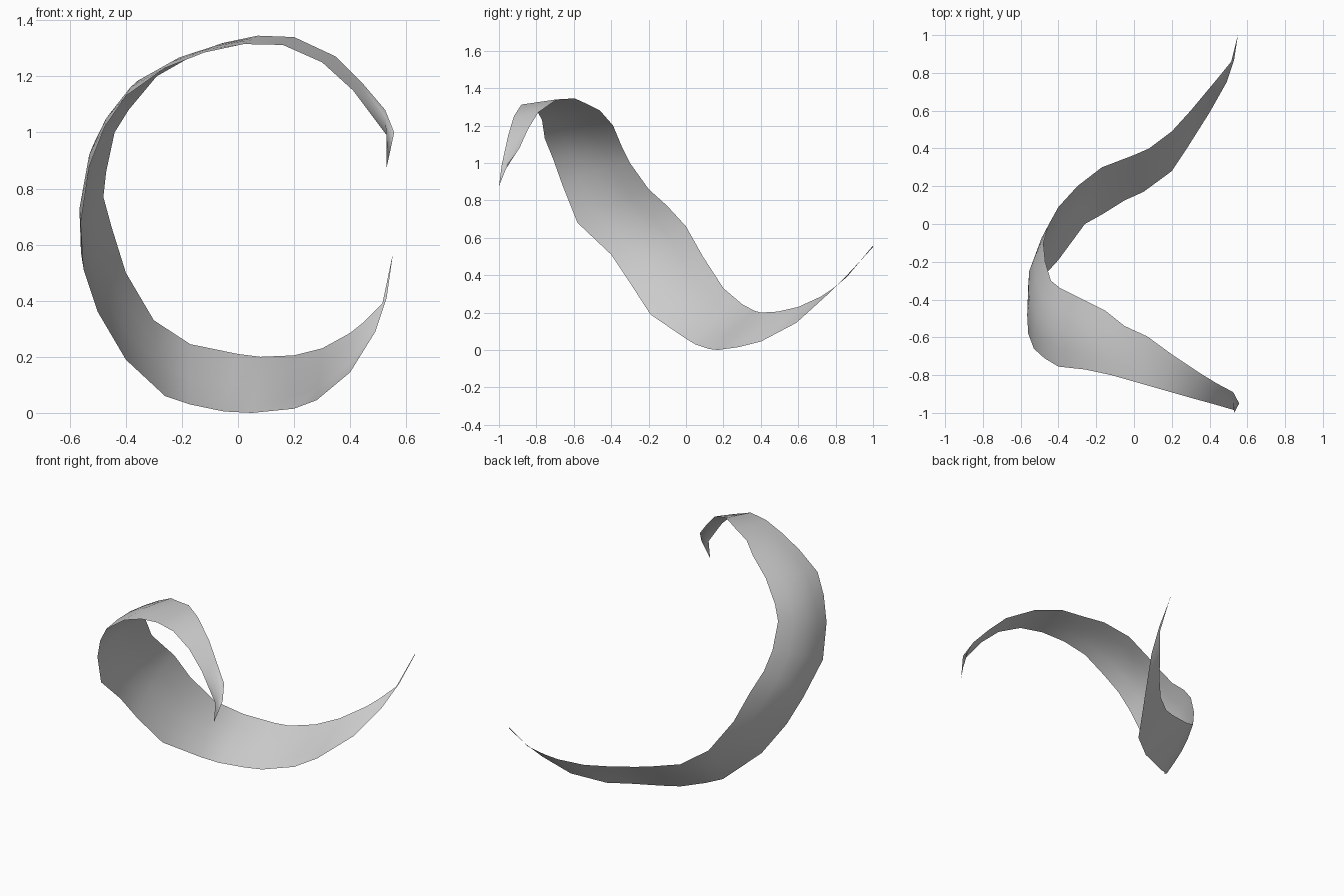
import bpy, bmesh, math
from mathutils import Vector

# Two edges of the twisting ribbon, paired station by station
upper = [(.55, 1, .558), (.515, .86, .39), (.45, .78, .325), (.4, .72, .285),
         (.3, .6, .23), (.2, .49, .205), (.08, .4, .2), (0, .365, .21),
         (-.17, .3, .245), (-.3, .2, .33), (-.4, .09, .5), (-.45, 0, .66),
         (-.48, -.1, .77), (-.47, -.2, .86), (-.44, -.3, 1.0), (-.39, -.34, 1.08),
         (-.29, -.39, 1.2), (-.15, -.46, 1.28), (-.05, -.54, 1.32), (.07, -.595, 1.345),
         (.2, -.69, 1.34), (.35, -.79, 1.27), (.44, -.845, 1.18), (.525, -.89, 1.08),
         (.557, -.95, 1.0)]
lower = [(.55, 1, .55), (.53, .87, .41), (.49, .75, .29), (.4, .59, .145),
         (.28, .4, .045), (.2, .28, .015), (.05, .17, 0), (-.05, .125, .005),
         (-.17, .05, .03), (-.26, 0, .06), (-.4, -.19, .19), (-.5, -.3, .36),
         (-.55, -.4, .51), (-.56, -.58, .68), (-.53, -.66, .88), (-.475, -.71, 1.02),
         (-.4, -.755, 1.13), (-.26, -.77, 1.23), (-.12, -.8, 1.285), (.02, -.84, 1.315),
         (.16, -.88, 1.312), (.3, -.92, 1.25), (.41, -.95, 1.15), (.53, -.985, .99),
         (.53, -1, .875)]
ACROSS = 4

# Ribbon surface: blend between the edges with a slight outward belly
bm = bmesh.new()
rows = []
for u, l in zip(upper, lower):
    u, l = Vector(u), Vector(l)
    row = []
    for j in range(ACROSS + 1):
        t = j / ACROSS
        p = u.lerp(l, t)
        out = Vector((p.x, 0, p.z - .67)).normalized()
        belly = .04 * max(0, -out.x) * math.sin(math.pi * t)
        row.append(bm.verts.new(p + out * belly))
    rows.append(row)
for a, b in zip(rows, rows[1:]):
    for j in range(ACROSS):
        bm.faces.new((a[j], a[j + 1], b[j + 1], b[j]))
bmesh.ops.recalc_face_normals(bm, faces=bm.faces)

mesh = bpy.data.meshes.new("curved_ribbon")
bm.to_mesh(mesh)
bm.free()
ribbon = bpy.data.objects.new("curved_ribbon", mesh)
bpy.context.collection.objects.link(ribbon)
for f in mesh.polygons:
    f.use_smooth = True
